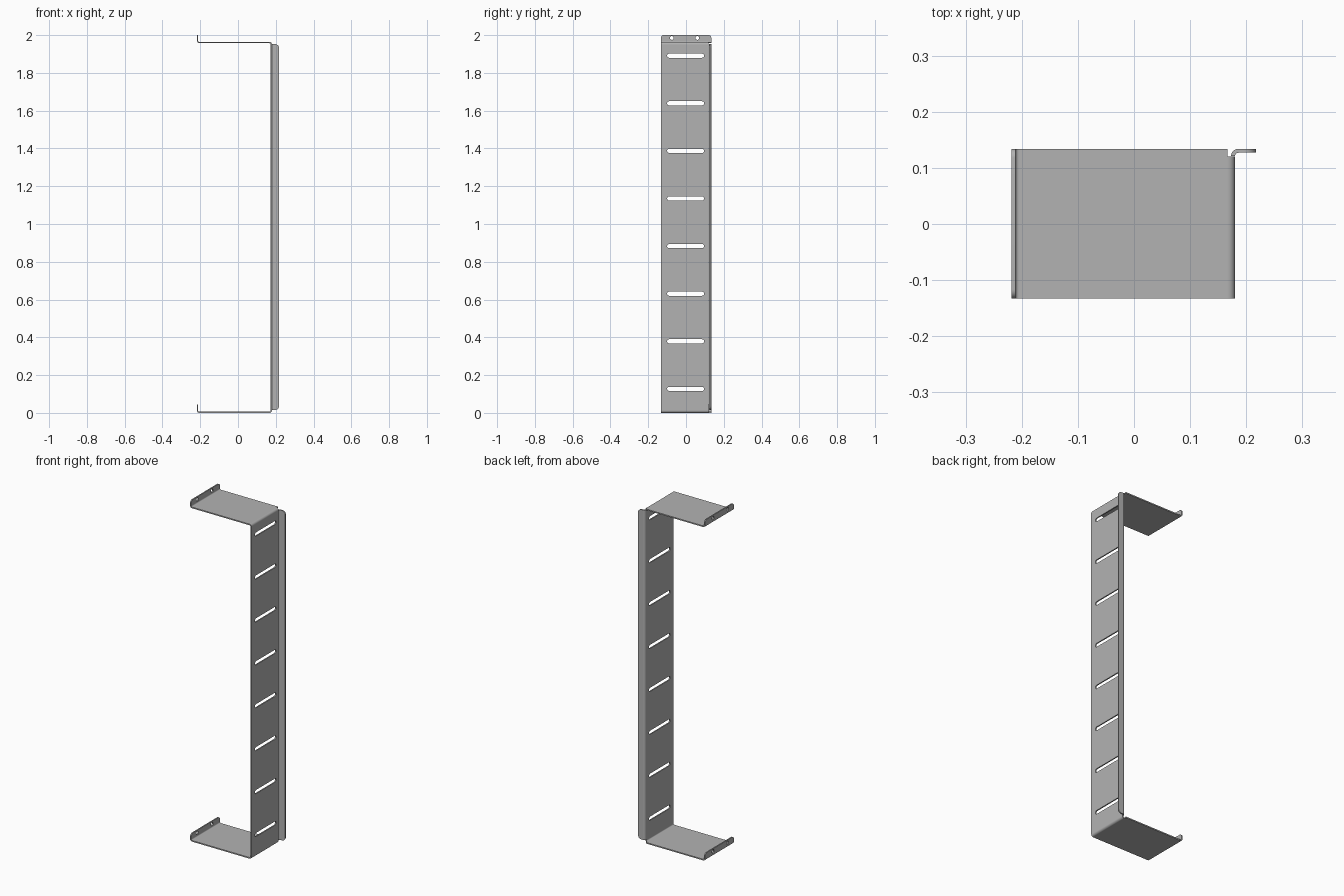
import bpy, bmesh
from math import sin, cos, pi, radians
from mathutils import Matrix, Vector

cube = bpy.data.objects.get("Cube")
if cube:
    bpy.data.objects.remove(cube, do_unlink=True)

# Sheet metal dimensions
T = 0.007                    # sheet thickness
R = 0.013                    # outer bend radius
FRONT, BACK = -0.133, 0.134
WEB_BACK = 0.12
WEB_X = 0.18                 # outer face of the web
LIP_X = -0.218               # outer face of the lips
TOP = 1.964                  # upper face of the top shelf
LIP_H = 0.044

steel = bpy.data.materials.new("grey steel")
steel.use_nodes = True
GREY = (0.45, 0.45, 0.45, 1)
steel.diffuse_color = GREY
steel.node_tree.nodes["Principled BSDF"].inputs["Base Color"].default_value = GREY

# Sheet planes: columns are the directions of outline u, outline v and thickness
YZ = Matrix(((0, 0, 1), (1, 0, 0), (0, 1, 0)))
XZ = Matrix(((1, 0, 0), (0, 0, -1), (0, 1, 0)))
XY = Matrix.Identity(3)


def finish(ob):
    ob.data.materials.clear()
    ob.data.materials.append(steel)
    bpy.ops.object.select_all(action='DESELECT')
    ob.select_set(True)
    bpy.context.view_layer.objects.active = ob
    bpy.ops.object.shade_smooth_by_angle(angle=radians(30))


def arc(cx, cy, r, a0, a1, n=8):
    """Points on an arc, angles in degrees."""
    angles = [radians(a0 + (a1 - a0) * i / n) for i in range(n + 1)]
    return [(cx + r * cos(a), cy + r * sin(a)) for a in angles]


def slot(cx, cy, length, r):
    """Round-ended hole; zero length gives a circle."""
    h = length / 2 - r if length else 0
    right, left = arc(cx + h, cy, r, -90, 90), arc(cx - h, cy, r, 90, 270)
    return right + left if h else right[:-1] + left[:-1]


def plate(name, plane, middle, outline, holes=()):
    """Flat sheet from an outline with holes, centred on 'middle' along its normal."""
    cu = bpy.data.curves.new(name, 'CURVE')
    cu.dimensions = '2D'
    cu.fill_mode = 'BOTH'
    cu.extrude = T / 2
    for loop in [outline, *holes]:
        sp = cu.splines.new('POLY')
        sp.points.add(len(loop) - 1)
        for p, (u, v) in zip(sp.points, loop):
            p.co = (u, v, 0, 1)
        sp.use_cyclic_u = True
    tmp = bpy.data.objects.new(name, cu)
    bpy.context.collection.objects.link(tmp)
    deps = bpy.context.evaluated_depsgraph_get()
    me = bpy.data.meshes.new_from_object(tmp.evaluated_get(deps))
    bpy.data.objects.remove(tmp, do_unlink=True)
    me.transform(plane.to_4x4())
    me.transform(Matrix.Translation(plane.col[2] * middle))
    bm = bmesh.new()
    bm.from_mesh(me)
    bmesh.ops.remove_doubles(bm, verts=bm.verts, dist=1e-5)
    bmesh.ops.recalc_face_normals(bm, faces=bm.faces)
    bm.to_mesh(me)
    bm.free()
    ob = bpy.data.objects.new(name, me)
    bpy.context.collection.objects.link(ob)
    finish(ob)


def bend(name, plane, cx, cy, a0, start, end):
    """Quarter-round bend swept along the plane normal."""
    outer = arc(cx, cy, R, a0, a0 + 90)
    inner = arc(cx, cy, R - T, a0, a0 + 90)
    me = bpy.data.meshes.new(name)
    bm = bmesh.new()
    rings = [[[bm.verts.new(plane @ Vector((u, v, d))) for u, v in side]
              for side in (outer, inner)] for d in (start, end)]
    (o0, i0), (o1, i1) = rings
    for k in range(len(outer) - 1):
        for a, b in ((o0, o1), (o1, i1), (i1, i0), (i0, o0)):
            bm.faces.new((a[k], a[k + 1], b[k + 1], b[k]))
    bmesh.ops.recalc_face_normals(bm, faces=bm.faces)
    bm.to_mesh(me)
    bm.free()
    ob = bpy.data.objects.new(name, me)
    bpy.context.collection.objects.link(ob)
    finish(ob)


def rect(u0, v0, u1, v1):
    return [(u0, v0), (u1, v0), (u1, v1), (u0, v1)]


# Upright web with eight slots
slots = [slot(-0.002, 0.127 + 0.252 * i, 0.196, 0.011) for i in range(8)]
plate("web", YZ, WEB_X - T / 2, rect(FRONT, R, WEB_BACK, TOP - R), slots)

# Side flange, rounded at its outer corners, with its bend
F0, F1, FX, FR = 0.016, 1.952, 0.217, 0.02
flange_x = WEB_X - T + R
plate("flange", XZ, -(BACK - T / 2),
      [(flange_x, F0)] + arc(FX - FR, F0 + FR, FR, -90, 0)
      + arc(FX - FR, F1 - FR, FR, 0, 90) + [(flange_x, F1)])
bend("flange_bend", XY, flange_x, BACK - R, 90, F0, F1)

# Shelves with their bends and end lips
for label, z, corner_z, corner_angle in (
        ("bottom", 0, R, -90), ("top", TOP - T, TOP - R, 0)):
    plate(label + "_shelf", XY, z + T / 2,
          rect(LIP_X + R, FRONT, WEB_X - R, BACK))
    bend(label + "_corner_bend", XZ, WEB_X - R, corner_z, corner_angle,
         -FRONT, -WEB_BACK)
    bend(label + "_lip_bend", XZ, LIP_X + R, z + R, 180, -FRONT, -BACK)
    lip_top, r = z + LIP_H, 0.016
    outline = ([(FRONT, z + R), (BACK, z + R)]
               + arc(BACK - r, lip_top - r, r, 0, 90)
               + arc(FRONT + r, lip_top - r, r, 90, 180))
    holes = [slot(y, z + 0.028, 0, 0.01) for y in (-0.075, 0.06)]
    plate(label + "_lip", YZ, LIP_X + T / 2, outline, holes)
